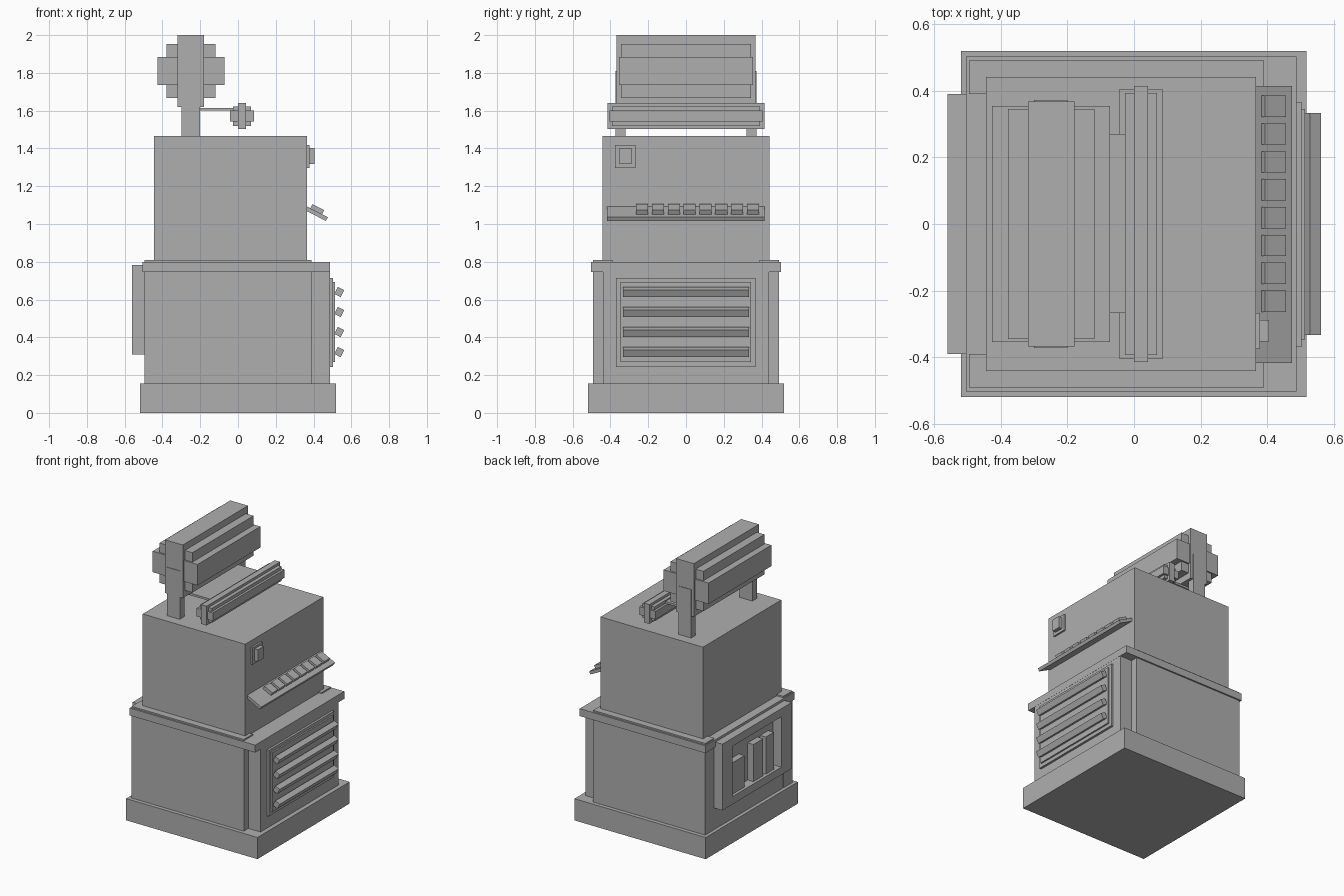
import bpy, math

grey = bpy.data.materials.new("plain_grey")
grey.diffuse_color = (0.43, 0.43, 0.43, 1)


def box(name, x, y, z, tilt=0.0):
    """Box from (min, max) ranges, optionally tilted about its own y axis."""
    c = [(a + b) / 2 for a, b in (x, y, z)]
    h = [(b - a) / 2 for a, b in (x, y, z)]
    verts = [(sx * h[0], sy * h[1], sz * h[2])
             for sx in (-1, 1) for sy in (-1, 1) for sz in (-1, 1)]
    faces = [(0, 1, 3, 2), (4, 6, 7, 5), (0, 4, 5, 1),
             (2, 3, 7, 6), (0, 2, 6, 4), (1, 5, 7, 3)]
    me = bpy.data.meshes.new(name)
    me.from_pydata(verts, [], faces)
    me.materials.append(grey)
    ob = bpy.data.objects.new(name, me)
    ob.location = c
    ob.rotation_euler = (0, tilt, 0)
    bpy.context.collection.objects.link(ob)
    return ob


def around(c, size):
    return (c - size / 2, c + size / 2)


TILT = math.radians(27)

# Lower cabinet
box("base_plinth", (-0.52, 0.518), (-0.52, 0.52), (0, 0.155))
box("cabinet_core", (-0.495, 0.487), (-0.44, 0.44), (0.15, 0.79))
for side, y in (("near", (-0.492, -0.39)), ("far", (0.39, 0.492))):
    box("cabinet_side_" + side, (-0.496, 0.39), y, (0.15, 0.81))
box("cabinet_top_band", (-0.505, 0.488), (-0.503, 0.503), (0.747, 0.80))

# Slatted vent on the right side
box("vent_plate", (0.48, 0.503), (-0.37, 0.367), (0.244, 0.715))
box("vent_inner_plate", (0.50, 0.514), (-0.347, 0.345), (0.27, 0.693))
for i in range(4):
    z = 0.64 - 0.106 * i
    box("vent_slat", around(0.536, 0.038), (-0.333, 0.333), around(z, 0.042), TILT)

# Framed recess on the left side with three blocks inside
fx = (-0.561, -0.49)
box("recess_frame_bottom", fx, (-0.39, 0.39), (0.31, 0.365))
box("recess_frame_top", fx, (-0.39, 0.39), (0.725, 0.783))
box("recess_frame_post", fx, (-0.39, -0.275), (0.365, 0.725))
box("recess_frame_post", fx, (0.275, 0.39), (0.365, 0.725))
for y, top in (((0.11, 0.25), 0.59), ((-0.10, 0.01), 0.63), ((-0.22, -0.13), 0.63)):
    box("recess_block", (-0.54, -0.49), y, (0.365, top))

# Upper cabinet
box("upper_cabinet", (-0.444, 0.366), (-0.442, 0.442), (0.78, 1.465))

# Push button
box("button_plate", (0.36, 0.379), (-0.375, -0.267), (1.297, 1.418))
box("button", (0.37, 0.405), (-0.353, -0.288), (1.317, 1.402))

# Sloping key shelf
box("key_shelf", around(0.408, 0.14), (-0.418, 0.415), around(1.058, 0.022), TILT)
for i in range(8):
    y = -0.232 + 0.0837 * i
    box("key", around(0.418, 0.07), around(y, 0.064), around(1.076, 0.03), TILT)


# Stepped rollers made of three crossed boxes
def roller(name, cx, cz, steps):
    for w, h, half_len in steps:
        box(name, around(cx, w), (-half_len, half_len), around(cz, h))


roller("large_roller", -0.249, 1.81,
       ((0.355, 0.15, 0.355), (0.26, 0.285, 0.345), (0.14, 0.38, 0.368)))
roller("small_roller", 0.021, 1.571,
       ((0.128, 0.058, 0.406), (0.095, 0.103, 0.393), (0.043, 0.138, 0.415)))

# Roller legs and the sheet between the rollers
for y in ((-0.372, -0.32), (0.32, 0.372)):
    box("roller_leg", (-0.30, -0.20), y, (1.46, 1.81))
box("roller_sheet", (-0.25, 0.0), (-0.268, 0.27), (1.60, 1.615))
